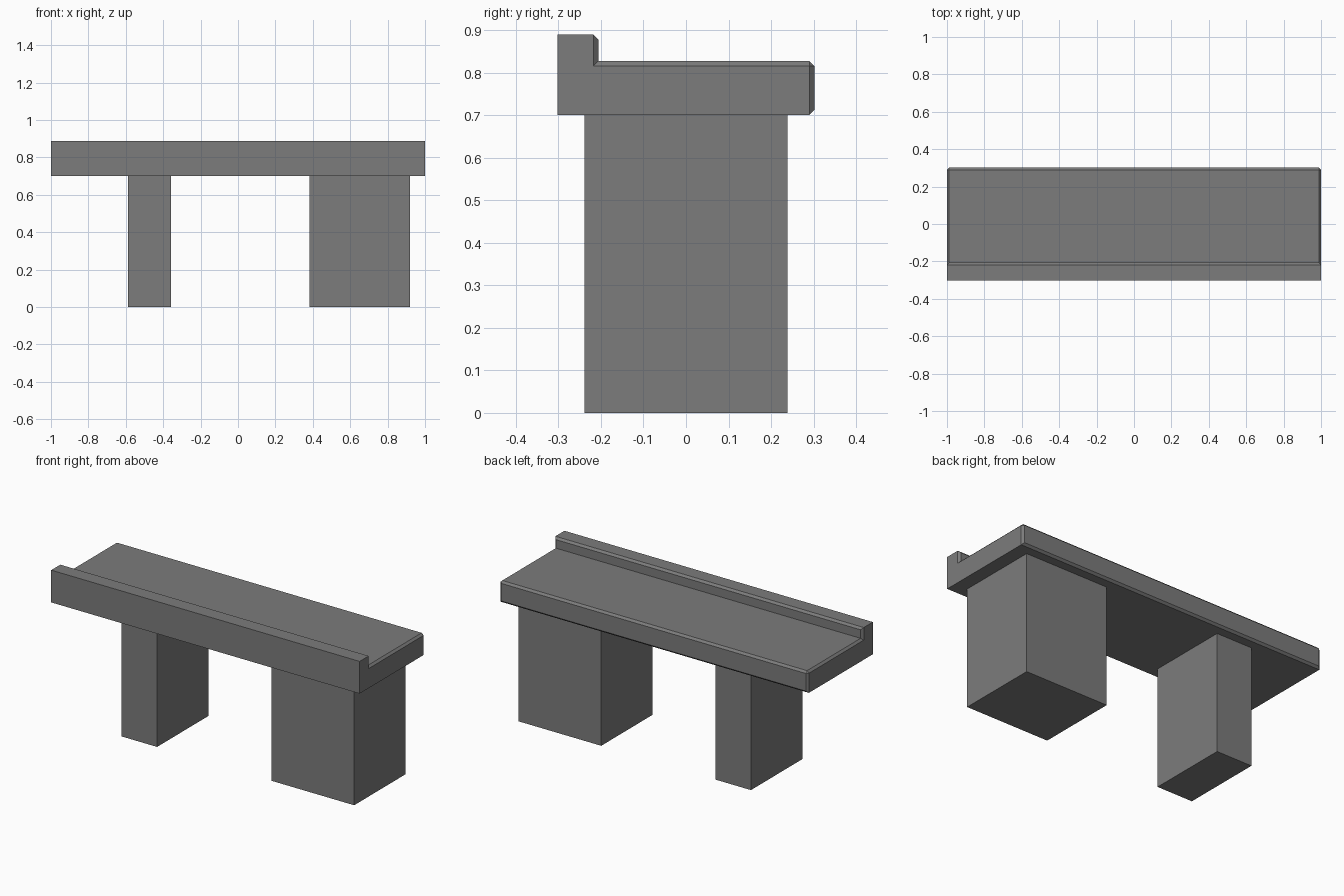
import bpy
import bmesh

cube = bpy.data.objects.get("Cube")
if cube:
    bpy.data.objects.remove(cube, do_unlink=True)

# One flat grey for the whole bench
grey = bpy.data.materials.new("grey stone")
grey.use_nodes = True
colour = (0.2, 0.2, 0.2, 1)
grey.diffuse_color = colour
grey.node_tree.nodes["Principled BSDF"].inputs["Base Color"].default_value = colour


def finish(name, bm):
    bmesh.ops.recalc_face_normals(bm, faces=bm.faces[:])
    mesh = bpy.data.meshes.new(name)
    bm.to_mesh(mesh)
    bm.free()
    mesh.materials.append(grey)
    obj = bpy.data.objects.new(name, mesh)
    bpy.context.collection.objects.link(obj)
    return obj


def box(name, x0, x1, y0, y1, z0, z1):
    bm = bmesh.new()
    bmesh.ops.create_cube(bm, size=1)
    for v in bm.verts:
        v.co.x = x0 if v.co.x < 0 else x1
        v.co.y = y0 if v.co.y < 0 else y1
        v.co.z = z0 if v.co.z < 0 else z1
    return finish(name, bm)


# Top slab with a raised front lip; chamfers run round the back, ends and lip
front, back = -0.302, 0.302
base, deck, top = 0.70, 0.827, 0.889
lip, c = -0.206, 0.012
middle = [(front, base), (back - c, base), (back, base + c), (back, deck - c),
          (back - c, deck), (lip, deck), (lip, top - c), (lip - c, top), (front, top)]
# End section: the same outline drawn in by the chamfer
end = [(front, base), (back - c, base), (back - c, base), (back - c, deck - c),
       (back - c, deck - c), (lip - c, deck - c), (lip - c, top), (lip - c, top), (front, top)]

bm = bmesh.new()
rings = [[bm.verts.new((x, y, z)) for y, z in section]
         for x, section in ((-1, end), (c - 1, middle), (1 - c, middle), (1, end))]
for a, b in zip(rings, rings[1:]):
    for i in range(len(a)):
        j = (i + 1) % len(a)
        bm.faces.new((a[i], a[j], b[j], b[i]))
for ring in (rings[0], rings[-1]):
    bm.faces.new(ring)
bmesh.ops.remove_doubles(bm, verts=bm.verts[:], dist=0.0005)
finish("bench_top", bm)

# Narrow and wide block supports
box("narrow_support", -0.588, -0.358, -0.238, 0.238, 0, base)
box("wide_support", 0.383, 0.92, -0.238, 0.238, 0, base)
